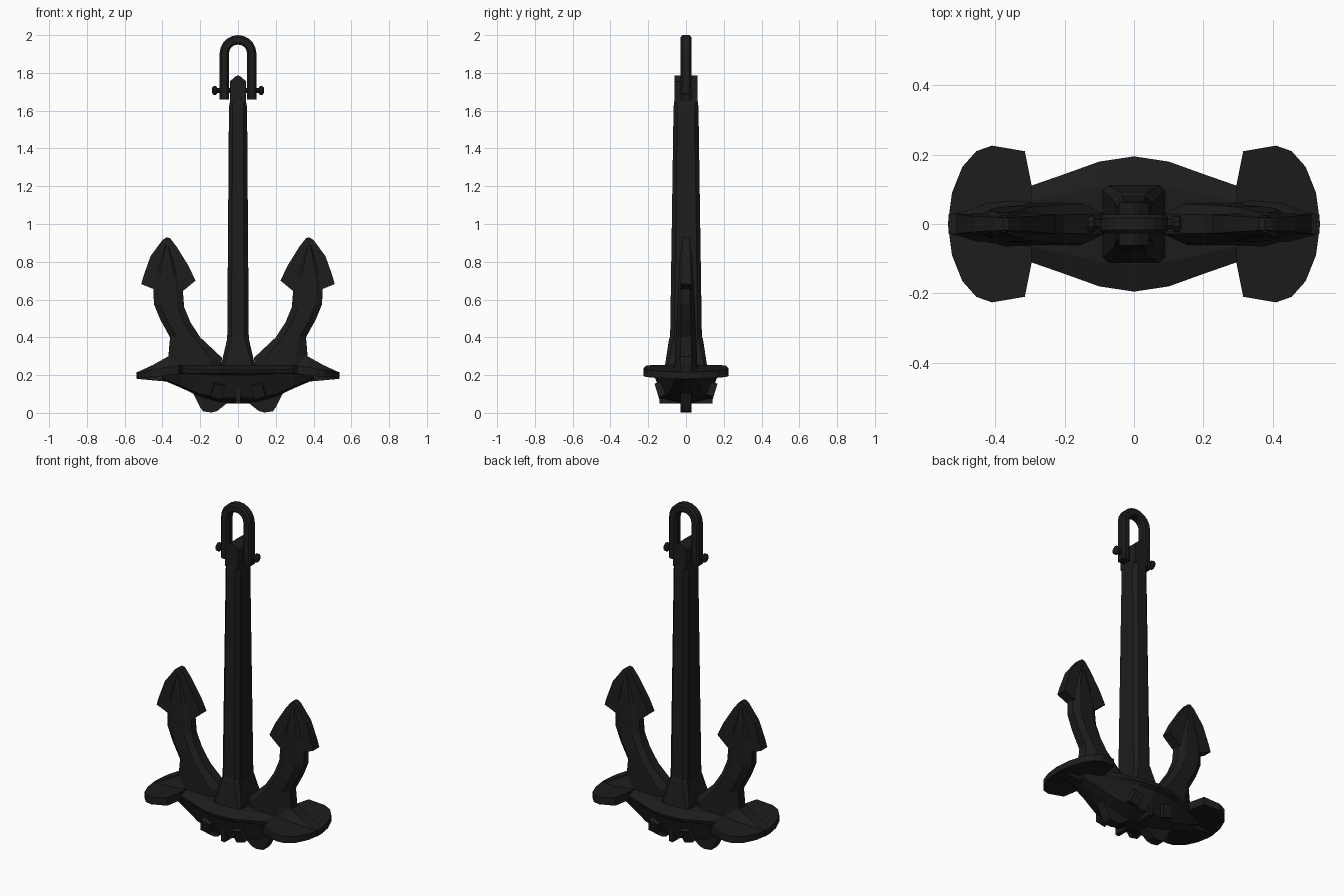
import bpy, bmesh, math
from mathutils import Matrix

mat = bpy.data.materials.new("black_iron")
mat.diffuse_color = (0.012, 0.012, 0.012, 1)


def finish(name, bm):
    bmesh.ops.recalc_face_normals(bm, faces=bm.faces)
    me = bpy.data.meshes.new(name)
    bm.to_mesh(me)
    bm.free()
    me.materials.append(mat)
    ob = bpy.data.objects.new(name, me)
    bpy.context.collection.objects.link(ob)
    return ob


def loft(name, rings):
    """Skin a list of equal-length rings and cap both ends."""
    bm = bmesh.new()
    vs = [[bm.verts.new(p) for p in r] for r in rings]
    n = len(rings[0])
    for a, b in zip(vs, vs[1:]):
        for i in range(n):
            bm.faces.new((a[i], a[(i + 1) % n], b[(i + 1) % n], b[i]))
    bm.faces.new(vs[0])
    bm.faces.new(vs[-1])
    return finish(name, bm)


def plate(name, pts, t, s=1):
    """Extrude an x-z outline to thickness +-t in y."""
    return loft(name, [[(s * x, y, z) for x, z in pts] for y in (-t, t)])


def block_ring(hx, hy, z, c):
    """Chamfered rectangle at height z."""
    q = [(hx, hy - c), (hx - c, hy), (c - hx, hy), (-hx, hy - c),
         (-hx, c - hy), (c - hx, -hy), (hx - c, -hy), (hx, c - hy)]
    return [(x, y, z) for x, y in q]


# shank, flared collar and pointed head
loft("shank", [block_ring(0.058, 0.086, 0.2, 0.022), block_ring(0.057, 0.084, 0.4, 0.022),
               block_ring(0.048, 0.066, 1.62, 0.02), block_ring(0.042, 0.062, 1.65, 0.012)])
loft("collar", [block_ring(0.095, 0.118, 0.21, 0.015), block_ring(0.088, 0.11, 0.26, 0.015),
                block_ring(0.058, 0.09, 0.39, 0.022), block_ring(0.05, 0.08, 0.41, 0.02)])
plate("shank_head", [(-0.043, 1.64), (0.043, 1.64), (0.043, 1.755), (0.015, 1.78),
                     (0, 1.787), (-0.015, 1.78), (-0.043, 1.755)], 0.062)

# shackle: chamfered section swept along a U
path = [(0.0725, 1.66, 0)]
path += [(0.0725 * math.cos(a), 1.9025 + 0.0725 * math.sin(a), a)
         for a in [math.pi * i / 10 for i in range(11)]]
path += [(-0.0725, 1.66, math.pi)]
section = [(x, y) for x, y, _ in block_ring(0.025, 0.028, 0, 0.01)]
loft("shackle", [[(x + u * math.cos(a), v, z + u * math.sin(a)) for u, v in section]
                 for x, z, a in path])


def pin_ring(x, r):
    return [(x, r * math.cos(math.pi * i / 5), 1.707 + r * math.sin(math.pi * i / 5))
            for i in range(10)]


# shackle pin with rounded knobs
half = [(0.137, 0.014), (0.13, 0.025), (0.117, 0.025), (0.11, 0.015)]
loft("shackle_pin", [pin_ring(-x, r) for x, r in half] +
     [pin_ring(x, r) for x, r in reversed(half)])

# crown body: (x, top, half width, rim z, lower half width, lower z, bottom z)
crown = [(0, 0.25, 0.195, 0.222, 0.125, 0.078, 0.05),
         (0.1, 0.25, 0.18, 0.222, 0.115, 0.08, 0.058),
         (0.2, 0.25, 0.144, 0.225, 0.092, 0.1, 0.085),
         (0.295, 0.25, 0.111, 0.228, 0.07, 0.14, 0.13),
         (0.4, 0.23, 0.07, 0.215, 0.045, 0.182, 0.175)]


def crown_ring(s, x, zt, w, zr, wl, zl, zb):
    h = [(w * 0.6, zt), (w, zr + 0.004), (w * 0.97, zr - 0.012), (w * 0.86, zr - 0.025),
         (wl, zl), (0.024, zb)]
    return ([(s * x, y, z) for y, z in h] + [(s * x, -y, z) for y, z in reversed(h)])


loft("crown", [crown_ring(-1, *c) for c in reversed(crown)] +
     [crown_ring(1, *c) for c in crown[1:]])
plate("crown_rib", [(-0.012, 0.05), (0.012, 0.05), (0.012, 0.19), (-0.012, 0.19)], 0.14)

# arm stations: inner x, z, outer x, z, half thickness
arm = [(0.092, 0.2, 0.39, 0.2, 0.062), (0.085, 0.292, 0.368, 0.305, 0.058),
       (0.2, 0.4, 0.36, 0.4, 0.054), (0.252, 0.48, 0.412, 0.495, 0.05),
       (0.285, 0.56, 0.445, 0.575, 0.045), (0.292, 0.65, 0.448, 0.66, 0.041),
       (0.312, 0.73, 0.437, 0.735, 0.038), (0.338, 0.81, 0.415, 0.81, 0.034),
       (0.368, 0.89, 0.385, 0.89, 0.024)]


def arm_ring(s, xi, zi, xo, zo, t):
    q = [(0, 0.5), (0.22, 1), (0.78, 1), (1, 0.5), (1, -0.5), (0.78, -1), (0.22, -1), (0, -0.5)]
    return [(s * (xi + (xo - xi) * f), t * k, zi + (zo - zi) * f) for f, k in q]


fluke = [(0.292, 0.645), (0.225, 0.7), (0.26, 0.775), (0.325, 0.88), (0.36, 0.925), (0.378, 0.93),
         (0.4, 0.915), (0.463, 0.83), (0.5, 0.725), (0.512, 0.682), (0.445, 0.655)]
keel = [(0, 0.05), (0.06, 0.05), (0.11, 0.01), (0.14, 0.002), (0.185, 0.008), (0.2, 0.03),
        (0.235, 0.1), (0.345, 0.163), (0.535, 0.18), (0.535, 0.2), (0, 0.2)]
palm_half = [(0.295, 0.11), (0.315, 0.21), (0.41, 0.226), (0.455, 0.21), (0.495, 0.165),
             (0.525, 0.09), (0.537, 0.0)]
palm = palm_half + [(x, -y) for x, y in reversed(palm_half[:-1])]

for s, side in ((1, "right"), (-1, "left")):
    loft(side + "_arm", [arm_ring(s, *a) for a in arm])
    # fluke blade, slimmer towards the tip
    loft(side + "_fluke", [[(s * x, k * (0.03 - 0.04 * (z - 0.65)), z) for x, z in fluke]
                           for k in (-1, 1)])
    plate(side + "_keel", keel, 0.028, s)
    # palm, sloping down outwards
    loft(side + "_palm", [[(s * x, y, z0 - k * (x - 0.3)) for x, y in palm]
                          for z0, k in ((0.207, 0.11), (0.254, 0.16))])
    # gusset between arm and palm
    loft(side + "_gusset", [[(s * x, -w, 0.2), (s * x, -r, z), (s * x, r, z), (s * x, w, 0.2)]
                            for x, w, r, z in ((0.3, 0.09, 0.035, 0.31), (0.368, 0.09, 0.032, 0.3),
                                               (0.45, 0.075, 0.03, 0.254),
                                               (0.53, 0.035, 0.028, 0.217))])
    # square lugs on the crown flanks
    for f in (-1, 1):
        bm = bmesh.new()
        m = (Matrix.Translation((s * 0.107, f * 0.13, 0.12)) @ Matrix.Rotation(-f * 0.3, 4, 'X')
             @ Matrix.Rotation(-s * 0.25, 4, 'Y') @ Matrix.Diagonal((0.06, 0.05, 0.075, 1)))
        bmesh.ops.create_cube(bm, size=1, matrix=m)
        finish(side + ("_front" if f < 0 else "_back") + "_lug", bm)
